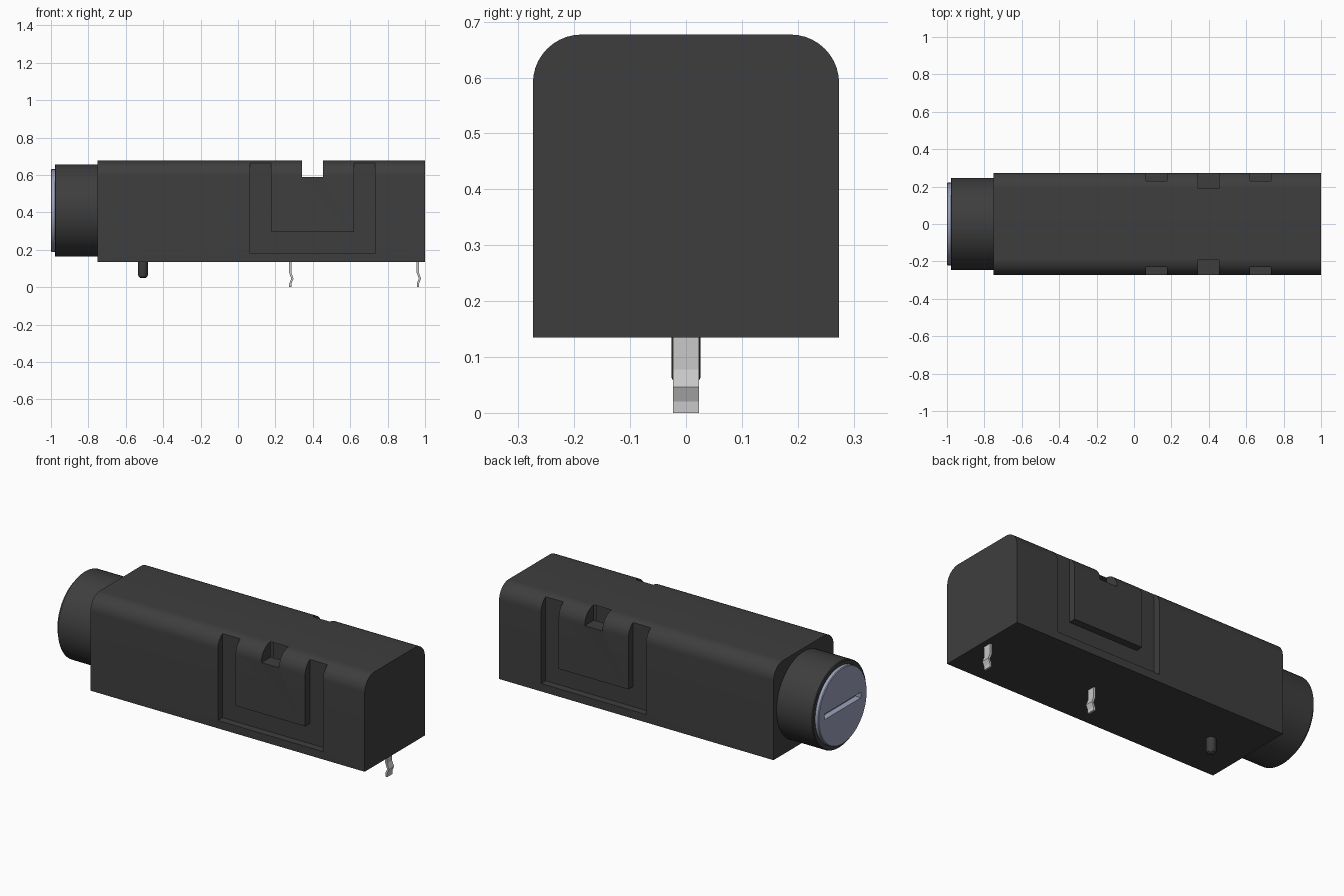
import bpy, bmesh, math
from mathutils import Matrix, Vector

if "Cube" in bpy.data.objects:
    bpy.data.objects.remove(bpy.data.objects["Cube"], do_unlink=True)


def material(name, color, metallic=0.0):
    m = bpy.data.materials.new(name)
    m.use_nodes = True
    m.diffuse_color = (*color, 1)
    m.node_tree.nodes["Principled BSDF"].inputs["Base Color"].default_value = (*color, 1)
    return m


BLACK = material("black plastic", (0.048, 0.048, 0.048))
BLUE = material("pale blue plastic", (0.33, 0.36, 0.50))
SILVER = material("silver metal", (0.58, 0.58, 0.58))


def finish(name, bm, mat, smooth=True):
    bmesh.ops.recalc_face_normals(bm, faces=bm.faces)
    me = bpy.data.meshes.new(name)
    bm.to_mesh(me)
    bm.free()
    ob = bpy.data.objects.new(name, me)
    bpy.context.collection.objects.link(ob)
    me.materials.append(mat)
    if smooth:
        shade(ob)
    return ob


def shade(ob):
    bpy.ops.object.select_all(action='DESELECT')
    ob.select_set(True)
    bpy.context.view_layer.objects.active = ob
    bpy.ops.object.shade_smooth_by_angle(angle=math.radians(30))


def prism(name, points, depth, mat):
    """Extrude a closed outline of 3D points along a vector."""
    bm = bmesh.new()
    face = bm.faces.new([bm.verts.new(p) for p in points])
    res = bmesh.ops.extrude_face_region(bm, geom=[face])
    moved = [g for g in res["geom"] if isinstance(g, bmesh.types.BMVert)]
    bmesh.ops.translate(bm, verts=moved, vec=depth)
    return finish(name, bm, mat, smooth=False)


def lathe(name, profile, matrix, mat, steps=64):
    """Revolve (radius, height) points about z, then place with a matrix."""
    bm = bmesh.new()
    vs = [bm.verts.new((r, 0, h)) for r, h in profile]
    es = [bm.edges.new(pair) for pair in zip(vs, vs[1:])]
    bmesh.ops.spin(bm, geom=vs + es, axis=(0, 0, 1), cent=(0, 0, 0),
                   angle=math.tau, steps=steps)
    bmesh.ops.remove_doubles(bm, verts=bm.verts, dist=1e-5)
    bm.transform(matrix)
    return finish(name, bm, mat)


def box(name, lo, hi):
    x0, y0, z0 = lo
    x1, y1, z1 = hi
    return prism(name, [(x0, y0, z0), (x1, y0, z0), (x1, y1, z0), (x0, y1, z0)],
                 Vector((0, 0, z1 - z0)), BLACK)


def cut(ob, cutters):
    """Subtract the cutters and bake the result."""
    for c in cutters:
        mod = ob.modifiers.new("cut", 'BOOLEAN')
        mod.object, mod.operation, mod.solver = c, 'DIFFERENCE', 'EXACT'
    dg = bpy.context.evaluated_depsgraph_get()
    me = bpy.data.meshes.new_from_object(ob.evaluated_get(dg))
    ob.modifiers.clear()
    ob.data = me
    for c in cutters:
        bpy.data.objects.remove(c, do_unlink=True)


# Housing: block with two rounded top edges
W, Z0, Z1, R = 0.274, 0.135, 0.677, 0.087
outline = [(-0.75, -W, Z0), (-0.75, W, Z0)]
for start, cy in ((0, W - R), (90, R - W)):
    for i in range(11):
        a = math.radians(start + 9 * i)
        outline.append((-0.75, cy + R * math.cos(a), Z1 - R + R * math.sin(a)))
housing = prism("housing", outline, Vector((1.75, 0, 0)), BLACK)

# U-shaped recess around a latch tab, and a notch above it, on both sides
NOTCH_Y = 0.19
u_shape = [(0.063, 0.18), (0.733, 0.18), (0.733, 0.72), (0.62, 0.72),
           (0.62, 0.295), (0.176, 0.295), (0.176, 0.72), (0.063, 0.72)]
cutters = []
for s in (-1, 1):
    cutters.append(prism("recess_cutter", [(x, s * 0.231, z) for x, z in u_shape],
                         Vector((0, s * 0.1, 0)), BLACK))
    cutters.append(box("notch_cutter", (0.341, min(s * NOTCH_Y, s * 0.35), 0.588),
                       (0.454, max(s * NOTCH_Y, s * 0.35), 0.75)))
cut(housing, cutters)

# The notches open into the hollow housing
bm = bmesh.new()
bm.from_mesh(housing.data)
openings = []
for f in bm.faces:
    c = f.calc_center_median()
    if (abs(abs(c.y) - NOTCH_Y) < 0.002 and abs(f.normal.y) > 0.99
            and 0.34 < c.x < 0.455 and c.z > 0.588):
        openings.append(f)
bmesh.ops.delete(bm, geom=openings, context='FACES')
bm.to_mesh(housing.data)
bm.free()
shade(housing)

# Round neck with a socket, and the slotted fuse knob inside it
along_x = Matrix.Translation((0, 0, 0.41)) @ Matrix.Rotation(math.pi / 2, 4, 'Y')
lathe("neck", [(0, -0.74), (0.247, -0.74), (0.247, -0.975), (0.243, -0.979),
               (0.222, -0.979), (0.222, -0.93), (0, -0.93)], along_x, BLACK)
knob = lathe("knob", [(0, -0.931), (0.221, -0.931), (0.221, -0.996),
                      (0.217, -1.0), (0, -1.0)], along_x, BLUE)
cut(knob, [box("slot_cutter", (-1.05, -0.165, 0.394), (-0.965, 0.165, 0.426))])
shade(knob)

# Locating peg underneath
lathe("locating_peg", [(0, 0.15), (0.026, 0.15), (0.026, 0.064), (0.022, 0.055),
                       (0.014, 0.05), (0, 0.05)],
      Matrix.Translation((-0.508, 0, 0)), BLACK, steps=24)

# Kinked solder pins
path = [(-0.004, 0.15), (-0.004, 0.078), (0.008, 0.046), (-0.003, 0.02), (-0.003, 0)]
T = 0.006
for name, x in (("middle_pin", 0.283), ("end_pin", 0.965)):
    side = [(x + px - T, -0.023, pz) for px, pz in path]
    side += [(x + px + T, -0.023, pz) for px, pz in reversed(path)]
    prism(name, side, Vector((0, 0.046, 0)), SILVER)
